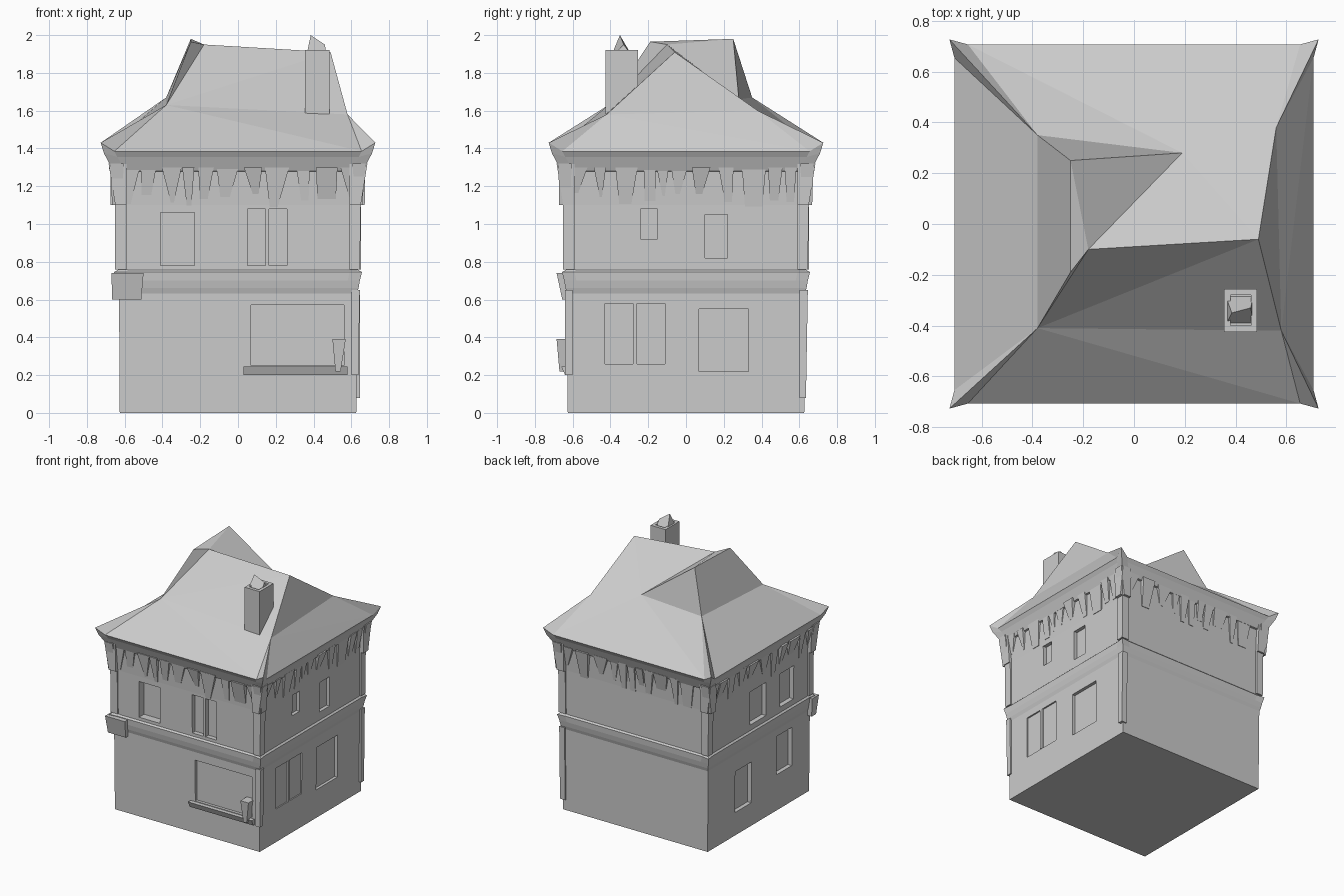
import bpy, bmesh, math, random
from mathutils import Matrix, Vector

if "Cube" in bpy.data.objects:
    bpy.data.objects.remove(bpy.data.objects["Cube"])

random.seed(7)


def make(name, verts, faces):
    me = bpy.data.meshes.new(name)
    me.from_pydata([tuple(v) for v in verts], [], faces)
    bm = bmesh.new()
    bm.from_mesh(me)
    bmesh.ops.recalc_face_normals(bm, faces=bm.faces)
    bm.to_mesh(me)
    bm.free()
    ob = bpy.data.objects.new(name, me)
    bpy.context.collection.objects.link(ob)
    return ob


def ring(h, z, lift=0.0, pull=0.0):
    """12-point square: corners may rise by lift, edges are pulled in."""
    pts = []
    for k in range(4):
        rot = Matrix.Rotation(k * math.pi / 2, 3, 'Z')
        m = h - pull
        for p in ((-h, -h, z + lift), (-0.9 * h, -m, z), (0.9 * h, -m, z)):
            pts.append(rot @ Vector(p))
    return pts


def skin(name, rings, caps=True):
    n = len(rings[0])
    verts = [v for r in rings for v in r]
    faces = [(a * n + i, a * n + (i + 1) % n, (a + 1) * n + (i + 1) % n, (a + 1) * n + i)
             for a in range(len(rings) - 1) for i in range(n)]
    if caps:
        faces += [tuple(range(n)), tuple(range(len(verts) - n, len(verts)))]
    return make(name, verts, faces)


BOX = [(0, 1, 2, 3), (4, 5, 6, 7), (0, 1, 5, 4), (1, 2, 6, 5), (2, 3, 7, 6), (3, 0, 4, 7)]


def blocks(name, items, pinch=0.0):
    """Items: side (0 front, 1 right, 2 back, 3 left), u0, u1, z0, z1,
    inner distance, outer distance at bottom, outer distance at top.
    pinch narrows and skews the bottom ends by a random amount."""
    verts, faces = [], []
    for side, u0, u1, z0, z1, inner, low, high in items:
        rot = Matrix.Rotation(side * math.pi / 2, 3, 'Z')
        b = len(verts)
        l = u0 + random.uniform(0, pinch) * (u1 - u0)
        r = u1 - random.uniform(0, pinch) * (u1 - u0)
        for z, d, a, c in ((z0, low, l, r), (z1, high, u0, u1)):
            verts += [rot @ Vector(p) for p in
                      ((a, -d, z), (c, -d, z), (c, -inner, z), (a, -inner, z))]
        faces += [tuple(b + i for i in f) for f in BOX]
    return make(name, verts, faces)


def cut(target, items):
    cutter = blocks(target.name + "_cutter", items)
    cutter.hide_render = True
    cutter.hide_viewport = True
    mod = target.modifiers.new("openings", 'BOOLEAN')
    mod.operation, mod.solver, mod.object = 'DIFFERENCE', 'EXACT', cutter


# Ground floor with shallow window recesses
ground = skin("ground_floor", [ring(0.626, 0), ring(0.63, 0.64)])
cut(ground, [
    (0, 0.07, 0.56, 0.25, 0.57, 0.605, 0.75, 0.75),
    (1, -0.43, -0.11, 0.26, 0.58, 0.618, 0.75, 0.75),
    (1, 0.07, 0.33, 0.22, 0.55, 0.605, 0.75, 0.75),
    (3, -0.29, -0.09, 0.18, 0.50, 0.595, 0.75, 0.75),
    (3, 0.22, 0.41, 0.28, 0.58, 0.595, 0.75, 0.75)])

# Belt course between the storeys
skin("belt_course", [ring(0.62, 0.60), ring(0.638, 0.66), ring(0.645, 0.70),
                     ring(0.656, 0.745, 0, 0.008), ring(0.63, 0.762)])

# Upper floor, leaning outward slightly
upper = skin("upper_floor", [ring(0.636, 0.75), ring(0.638, 1.1), ring(0.648, 1.3)])
cut(upper, [
    (0, -0.41, -0.23, 0.78, 1.06, 0.575, 0.75, 0.75),
    (0, 0.05, 0.26, 0.78, 1.08, 0.60, 0.75, 0.75),
    (1, -0.24, -0.15, 0.92, 1.08, 0.61, 0.75, 0.75),
    (1, 0.10, 0.22, 0.82, 1.05, 0.61, 0.75, 0.75),
    (3, -0.12, 0.08, 0.80, 1.06, 0.60, 0.75, 0.75),
    (3, 0.25, 0.42, 0.80, 1.06, 0.60, 0.75, 0.75)])

# Ragged row of brackets under the eaves on every side
brackets = []
for side in range(4):
    u = -0.64
    while u < 0.56:
        w = random.uniform(0.06, 0.13)
        brackets.append((side, u, u + w, random.uniform(1.08, 1.17), 1.30, 0.60,
                         0.642, random.uniform(0.66, 0.685)))
        u += w + random.uniform(0.0, 0.05)
blocks("eave_brackets", brackets, pinch=0.5)

# Window sill, pot, mullions and corner details
blocks("front_sill", [(0, 0.03, 0.58, 0.20, 0.245, 0.60, 0.64, 0.66)])
blocks("sill_pot", [(0, 0.50, 0.57, 0.22, 0.39, 0.60, 0.67, 0.685)], pinch=0.4)
blocks("window_mullions", [(1, -0.28, -0.26, 0.26, 0.58, 0.60, 0.632, 0.632),
                           (0, 0.145, 0.165, 0.78, 1.08, 0.59, 0.635, 0.635)])
blocks("belt_corner", [(0, -0.67, -0.50, 0.60, 0.74, 0.60, 0.655, 0.685)], pinch=0.3)
blocks("corner_posts", [(2, -0.645, -0.60, 0.08, 0.65, 0.60, 0.635, 0.645),
                        (1, -0.64, -0.60, 0.20, 0.65, 0.60, 0.637, 0.645)])
blocks("upper_corner_posts", [(s, -0.65, -0.59, 0.76, 1.10, 0.59, 0.645, 0.65)
                              for s in range(4)])
blocks("corner_brackets", [(s, e - 0.035, e + 0.035, 1.10, 1.32, 0.59, 0.65, 0.685)
                           for s in range(4) for e in (-0.64, 0.64)], pinch=0.3)

# Eaves: fascia and sloping soffit with upturned corners
eave = ring(0.727, 1.385, 0.045, 0.02)
skin("eaves", [eave, ring(0.71, 1.355, 0.02, 0.02), ring(0.66, 1.28), ring(0.62, 1.27)],
     caps=False)

# Hipped roof with a cross ridge on the left and a valley at the back
A, B, C, D, V, E, F, G, H = range(12, 21)
peaks = [(-0.25, 0.25, 1.98), (-0.25, -0.19, 1.965), (-0.18, -0.10, 1.95),
         (0.49, -0.06, 1.91), (0.19, 0.28, 1.66), (-0.38, 0.35, 1.67),
         (-0.38, -0.41, 1.63), (0.58, -0.42, 1.58), (0.56, 0.38, 1.60)]
make("roof", eave + peaks, [
    (0, 1, F), (1, 2, F), (2, G, F), (2, 3, G), (F, G, D), (F, D, C), (F, C, B),
    (3, 4, G), (4, 5, G), (5, H, G), (5, 6, H), (G, H, D),
    (6, 7, H), (7, V, H), (7, 8, V), (8, E, V), (8, 9, E), (D, H, V), (D, V, C),
    (A, B, C), (A, C, V), (E, A, V),
    (9, 10, E), (10, 11, F, E), (11, 0, F), (E, F, B, A)])

# Chimney with a hollow top and one crooked pot
chimney = blocks("chimney", [(0, 0.355, 0.485, 1.54, 1.92, 0.255, 0.425, 0.425)])
cut(chimney, [(0, 0.38, 0.46, 1.89, 1.97, 0.28, 0.40, 0.40)])
make("chimney_pot", [(0.36, -0.40, 1.88), (0.47, -0.40, 1.88), (0.47, -0.28, 1.88),
                     (0.36, -0.28, 1.88), (0.46, -0.33, 1.95), (0.385, -0.35, 2.0)],
     [(3, 2, 1, 0), (0, 1, 4, 5), (1, 2, 4), (2, 3, 5, 4), (3, 0, 5)])
